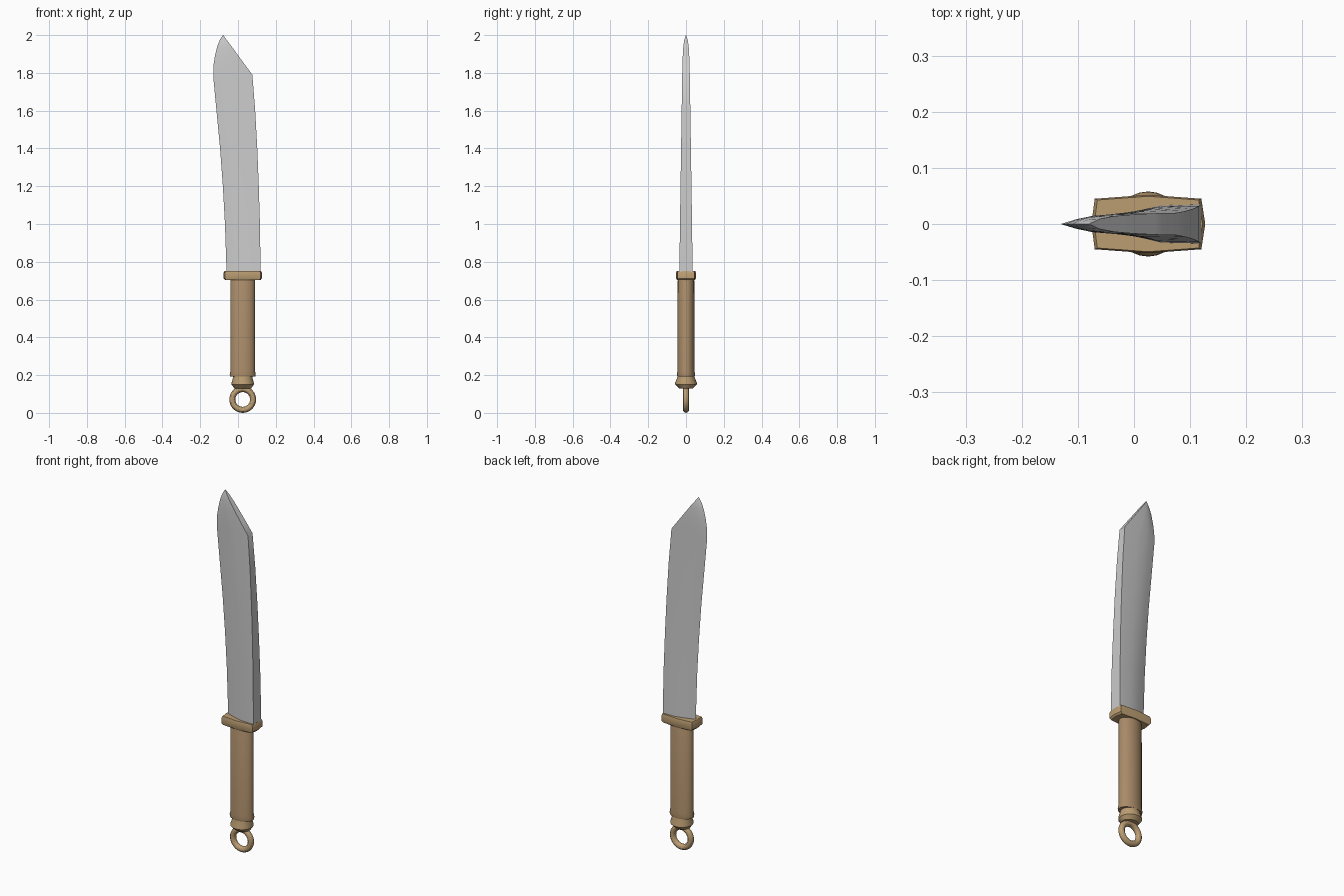
import bpy, bmesh, math

if "Cube" in bpy.data.objects:
    bpy.data.objects.remove(bpy.data.objects["Cube"])

CX = 0.025  # handle axis


def material(name, rgb):
    m = bpy.data.materials.new(name)
    m.diffuse_color = (*rgb, 1)
    m.use_nodes = True
    m.node_tree.nodes["Principled BSDF"].inputs["Base Color"].default_value = m.diffuse_color
    return m


wood = material("wood", (0.40, 0.26, 0.14))
brass = material("brass", (0.50, 0.34, 0.17))


def finish(ob, mat=None, angle=30):
    if mat:
        ob.data.materials.append(mat)
    bpy.ops.object.select_all(action='DESELECT')
    ob.select_set(True)
    bpy.context.view_layer.objects.active = ob
    bpy.ops.object.shade_smooth_by_angle(angle=math.radians(angle))
    return ob


def loft(name, rings, mat=None, angle=30):
    """Skin a stack of closed rings and cap both ends."""
    bm = bmesh.new()
    loops = [[bm.verts.new(p) for p in ring] for ring in rings]
    n = len(loops[0])
    for a, b in zip(loops, loops[1:]):
        for i in range(n):
            j = (i + 1) % n
            bm.faces.new((a[i], a[j], b[j], b[i]))
    bm.faces.new(loops[0][::-1])
    bm.faces.new(loops[-1])
    bmesh.ops.remove_doubles(bm, verts=bm.verts, dist=1e-5)
    bmesh.ops.recalc_face_normals(bm, faces=bm.faces)
    me = bpy.data.meshes.new(name)
    bm.to_mesh(me)
    bm.free()
    ob = bpy.data.objects.new(name, me)
    bpy.context.collection.objects.link(ob)
    return finish(ob, mat, angle)


def turned(name, profile, mat, sides=24):
    """Oval turned part from (z, x radius, y radius)."""
    rings = []
    for z, rx, ry in profile:
        rings.append([(CX + rx * math.cos(2 * math.pi * i / sides),
                       ry * math.sin(2 * math.pi * i / sides), z)
                      for i in range(sides)])
    return loft(name, rings, mat)


# Blade: (edge x, edge z, spine x, spine z, spine half thickness)
stations = [
    (-0.060, 0.73, 0.120, 0.73, 0.035),
    (-0.069, 1.00, 0.116, 1.00, 0.032),
    (-0.080, 1.20, 0.110, 1.20, 0.029),
    (-0.095, 1.40, 0.102, 1.40, 0.026),
    (-0.114, 1.60, 0.091, 1.60, 0.023),
    (-0.131, 1.78, 0.076, 1.79, 0.020),
    (-0.130, 1.84, 0.037, 1.843, 0.019),
    (-0.122, 1.89, -0.001, 1.895, 0.017),
    (-0.110, 1.94, -0.036, 1.943, 0.014),
    (-0.096, 1.975, -0.061, 1.976, 0.009),
    (-0.080, 2.00, -0.078, 2.00, 0.001),
]
rings = []
for k, (ex, ez, sx, sz, h) in enumerate(stations):
    t = min(k / 5, 1)
    # thickness share across the width, from sharp edge to flat spine
    half = [(0.16, 0.32 + 0.12 * t), (0.34, 0.62 + 0.15 * t), (0.6, 0.95), (1, 1)]

    def point(f, y):
        return (ex + (sx - ex) * f, y, ez + (sz - ez) * f)

    front = [point(f, -h * s) for f, s in half]
    back = [point(f, h * s) for f, s in reversed(half)]
    rings.append([point(0, 0)] + front + back)
loft("blade", rings, None, 35)

# Guard: bowed block with chamfered rims
outline = [(0.095, -0.045), (0.102, 0), (0.095, 0.045), (0, 0.052),
           (-0.095, 0.045), (-0.101, 0), (-0.095, -0.045), (0, -0.052)]
loft("guard", [[(CX + x * s, y * s, z) for x, y in outline]
               for z, s in ((0.703, 0.92), (0.712, 1), (0.742, 1), (0.752, 0.95))],
     brass)

# Oval grip with flared foot
turned("grip", [(0.193, 0.067, 0.046), (0.205, 0.069, 0.048), (0.222, 0.065, 0.045),
                (0.70, 0.065, 0.044), (0.71, 0.06, 0.04)], wood)

# Pommel cap
turned("pommel", [(0.130, 0.045, 0.036), (0.150, 0.059, 0.058), (0.160, 0.059, 0.057),
                  (0.188, 0.051, 0.046), (0.198, 0.051, 0.046)], brass)

# Hanging ring
bpy.ops.mesh.primitive_torus_add(major_radius=0.055, minor_radius=0.016,
                                 major_segments=32, minor_segments=12,
                                 location=(CX, 0, 0.071),
                                 rotation=(math.pi / 2, 0, 0))
ring = bpy.context.object
ring.name = "hanging_ring"
finish(ring, brass)
